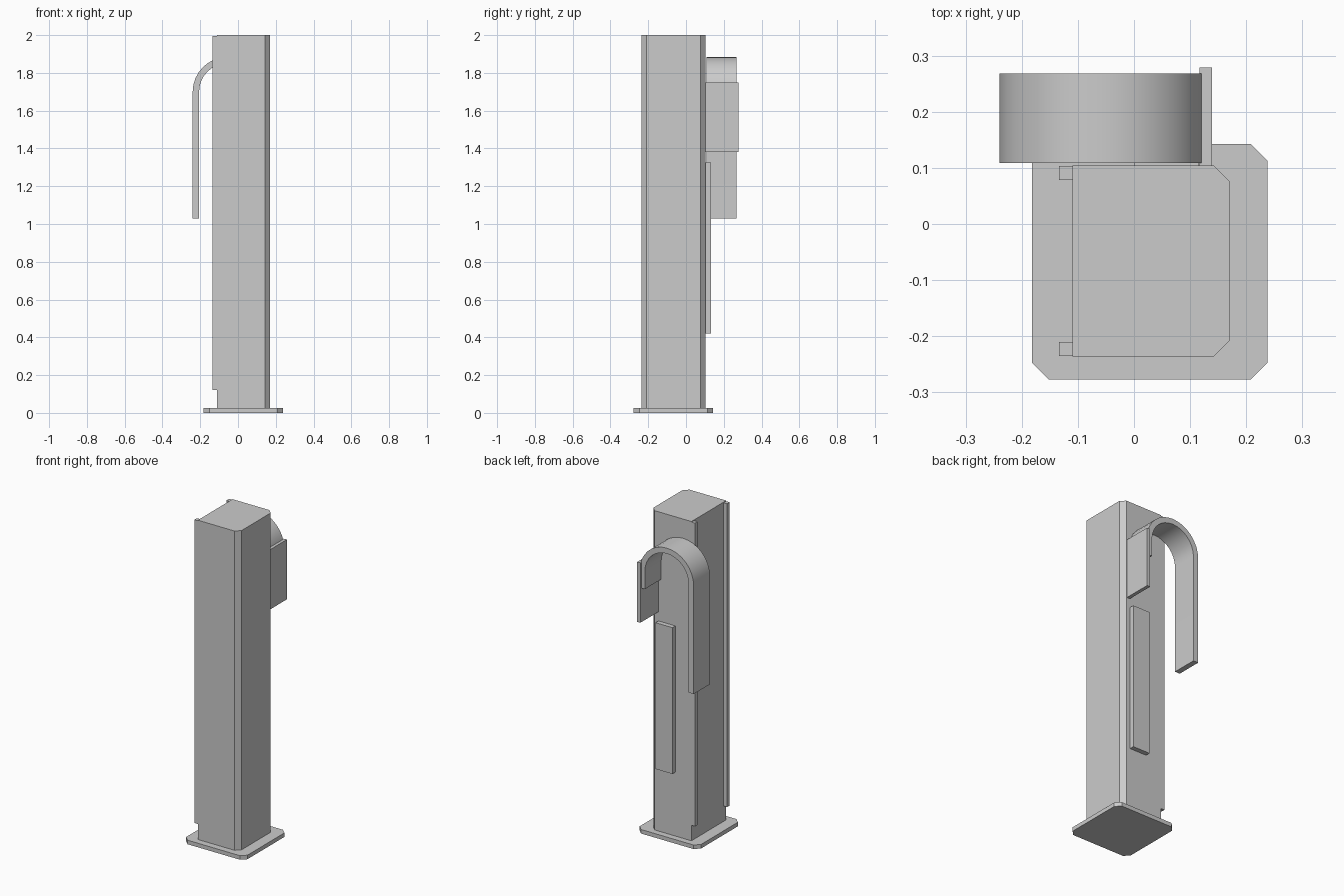
import bpy, bmesh, math

cube = bpy.data.objects.get("Cube")
if cube:
    bpy.data.objects.remove(cube, do_unlink=True)

grey = bpy.data.materials.new("plain grey")
grey.use_nodes = True
colour = (0.6, 0.6, 0.6, 1)
grey.diffuse_color = colour
grey.node_tree.nodes["Principled BSDF"].inputs["Base Color"].default_value = colour


def extrude(name, outline, direction):
    """Extrude a closed 3D outline into a solid object."""
    bm = bmesh.new()
    face = bm.faces.new([bm.verts.new(p) for p in outline])
    moved = bmesh.ops.extrude_face_region(bm, geom=[face])["geom"]
    bmesh.ops.translate(bm, vec=direction,
                        verts=[g for g in moved if isinstance(g, bmesh.types.BMVert)])
    bmesh.ops.recalc_face_normals(bm, faces=bm.faces)
    mesh = bpy.data.meshes.new(name)
    bm.to_mesh(mesh)
    bm.free()
    mesh.materials.append(grey)
    obj = bpy.data.objects.new(name, mesh)
    bpy.context.collection.objects.link(obj)
    return obj


def block(name, x, y, z, left_cut=0, right_cut=0):
    """Upright box whose corners at either x end can be cut off."""
    (x0, x1), (y0, y1), (z0, z1) = x, y, z
    outline = []
    for cx, cy, sx, sy, cut in ((x0, y0, 1, 1, left_cut), (x1, y0, -1, 1, right_cut),
                                (x1, y1, -1, -1, right_cut), (x0, y1, 1, -1, left_cut)):
        if cut:
            pair = [(cx, cy + sy * cut, z0), (cx + sx * cut, cy, z0)]
            outline += pair if sx == sy else pair[::-1]
        else:
            outline.append((cx, cy, z0))
    return extrude(name, outline, (0, 0, z1 - z0))


# Base and post
block("base_plate", (-0.182, 0.238), (-0.277, 0.143), (0, 0.025), 0.03, 0.03)
block("post", (-0.11, 0.17), (-0.236, 0.104), (0.025, 2), 0, 0.028)

# Rails along the open side of the post
for name, y in (("front_rail", -0.235), ("back_rail", 0.078)):
    block(name, (-0.134, -0.11), (y, y + 0.025), (0.12, 1.996))

# Plates on the back
block("back_panel", (0, 0.116), (0.104, 0.133), (0.42, 1.325))
block("hook_bracket", (0.117, 0.139), (0.104, 0.279), (1.38, 1.75))

# Hook: a band bent over a half circle, with one long and one short leg
mid_x, mid_z, outer, inner, steps = -0.056, 1.7, 0.184, 0.15, 16
y = 0.109


def arc(radius):
    return [(mid_x + radius * math.cos(math.pi * i / steps), y,
             mid_z + radius * math.sin(math.pi * i / steps)) for i in range(steps + 1)]


def ends(radius):
    return (mid_x + radius, y, 1.59), (mid_x - radius, y, 1.03)


out_short, out_long = ends(outer)
in_short, in_long = ends(inner)
hook = extrude("hook", [out_short] + arc(outer) + [out_long, in_long]
               + arc(inner)[::-1] + [in_short], (0, 0.159, 0))
bpy.ops.object.select_all(action="DESELECT")
hook.select_set(True)
bpy.context.view_layer.objects.active = hook
bpy.ops.object.shade_smooth_by_angle(angle=math.radians(30))
